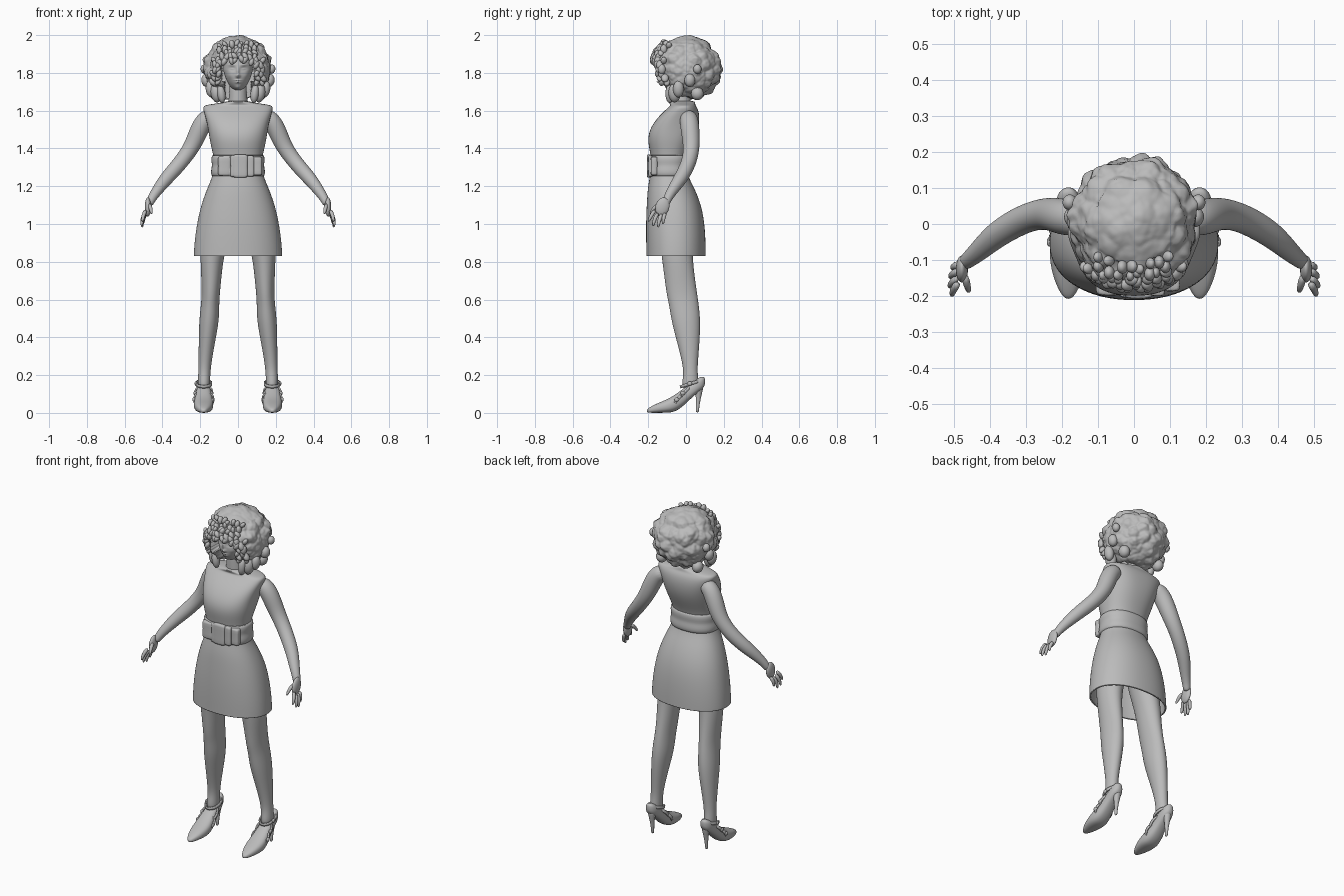
import bpy, bmesh, math, random
from mathutils import Vector, Matrix, noise

random.seed(4)
grey = bpy.data.materials.new("plain_grey")
grey.diffuse_color = (0.5, 0.5, 0.5, 1)


def finish(name, bm, mirror=False, subsurf=0, thickness=0):
    bmesh.ops.recalc_face_normals(bm, faces=bm.faces)
    me = bpy.data.meshes.new(name)
    bm.to_mesh(me)
    bm.free()
    me.shade_smooth()
    me.materials.append(grey)
    ob = bpy.data.objects.new(name, me)
    bpy.context.collection.objects.link(ob)
    if mirror:
        ob.modifiers.new("mirror", 'MIRROR').use_mirror_merge = False
    if subsurf:
        m = ob.modifiers.new("smooth", 'SUBSURF')
        m.levels = m.render_levels = subsurf
    if thickness:
        m = ob.modifiers.new("thickness", 'SOLIDIFY')
        m.thickness = thickness
    return ob


def loft(bm, rings, cap_start=True, cap_end=True, closed=False):
    vs = [[bm.verts.new(p) for p in r] for r in rings]
    n = len(vs[0])
    pairs = list(zip(vs, vs[1:])) + ([(vs[-1], vs[0])] if closed else [])
    for a, b in pairs:
        for i in range(n):
            j = (i + 1) % n
            bm.faces.new((a[i], a[j], b[j], b[i]))
    if cap_start and not closed:
        bm.faces.new(vs[0][::-1])
    if cap_end and not closed:
        bm.faces.new(vs[-1])


def oval(rx, ry, n=24, e=2.0):
    """Superellipse outline as (u, v) pairs."""
    out = []
    for i in range(n):
        a = 2 * math.pi * i / n
        c, s = math.cos(a), math.sin(a)
        out.append((rx * math.copysign(abs(c) ** (2 / e), c),
                    ry * math.copysign(abs(s) ** (2 / e), s)))
    return out


def level(z, x, hw, front, back, e=2.0, n=24):
    """Horizontal ring between a front and a back y."""
    return [Vector((x + u, (front + back) / 2 + v, z)) for u, v in oval(hw, (back - front) / 2, n, e)]


def tube(bm, pts, radii, n=12):
    pts = [Vector(p) for p in pts]
    rings = []
    for i, p in enumerate(pts):
        t = (pts[min(i + 1, len(pts) - 1)] - pts[max(i - 1, 0)]).normalized()
        a = t.cross(Vector((0, 1, 0.01))).normalized()
        b = t.cross(a)
        rings.append([p + a * u + b * v for u, v in oval(radii[i], radii[i], n)])
    loft(bm, rings)


def blob(bm, loc, scale, rot=0.0, axis='Y', sub=3):
    m = Matrix.Translation(loc) @ Matrix.Rotation(rot, 4, axis) @ Matrix.Diagonal((*scale, 1))
    bmesh.ops.create_icosphere(bm, subdivisions=sub, radius=1, matrix=m)


# Dress: sleeveless bodice and hollow skirt (z, half width, front, back, squareness)
dress = [(0.83, .235, -.21, .105, 2.2), (0.845, .235, -.21, .105, 2.2), (0.92, .23, -.212, .104, 2.2),
         (1.02, .215, -.212, .097, 2.2), (1.11, .193, -.208, .078, 2.2), (1.19, .163, -.203, .045, 2.2),
         (1.25, .136, -.192, .012, 2.2), (1.31, .125, -.182, .0, 2.2), (1.37, .132, -.188, .012, 2.2),
         (1.44, .15, -.204, .045, 2.3), (1.50, .158, -.194, .066, 2.5), (1.56, .171, -.155, .073, 2.6),
         (1.605, .185, -.108, .066, 2.5), (1.625, .185, -.085, .052, 2.4), (1.632, .16, -.083, .05, 2.2),
         (1.645, .068, -.092, .048, 2), (1.652, .055, -.09, .045, 2)]
bm = bmesh.new()
loft(bm, [level(z, 0, w, f, b, e, 32) for z, w, f, b, e in dress], cap_start=False)
finish("dress", bm, subsurf=2, thickness=0.008)

# Sash belt with a soft bow at the front
bm = bmesh.new()
loft(bm, [level(z, 0, .125 + o, -.183 - o, .002 + o, 2.3, 32) for z, o in
          ((1.25, .0), (1.25, .015), (1.275, .02), (1.30, .015), (1.315, .013), (1.34, .018), (1.365, .014),
           (1.37, 0))], closed=True)
finish("belt", bm, subsurf=1)
bm = bmesh.new()
for x, y, hw, d, h in ((0.012, -.193, .042, .015, .062), (-.025, -.188, .016, .017, .058),
                       (.065, -.186, .022, .015, .056), (-.07, -.178, .038, .022, .052),
                       (.1, -.168, .03, .02, .05)):
    loft(bm, [[Vector((x + u, y + v, 1.307 + k * h)) for u, v in oval(hw * s, d * s, 16, 3.5)]
              for k, s in ((-1, .8), (-.9, 1), (0, .88), (.9, 1), (1, .8))])
finish("belt_bow", bm, subsurf=1)

# Legs (z, x, half width, front, back)
legs = [(1.08, .085, .08, -.15, .03), (.95, .115, .077, -.145, .035), (.83, .138, .063, -.13, .035),
        (.72, .141, .054, -.115, .047), (.63, .144, .048, -.104, .06), (.57, .148, .049, -.09, .069),
        (.49, .153, .053, -.078, .077), (.40, .162, .046, -.055, .074), (.30, .172, .037, -.028, .066),
        (.22, .178, .032, -.012, .06), (.17, .18, .033, -.02, .068), (.12, .18, .03, -.02, .06)]
bm = bmesh.new()
loft(bm, [level(z, x, w, f, b, 2, 20) for z, x, w, f, b in legs])
finish("legs", bm, mirror=True, subsurf=2)

# Pointed pumps, lofted from toe to heel (y, bottom, top, half width)
shoe = [(-.208, .003, .018, .008), (-.19, 0, .032, .024), (-.15, 0, .052, .042), (-.10, 0, .072, .053),
        (-.06, .004, .095, .052), (-.02, .03, .125, .044), (.02, .07, .155, .038), (.06, .105, .185, .037),
        (.088, .125, .195, .028), (.102, .15, .185, .01)]
bm = bmesh.new()
loft(bm, [[Vector((.182 + u, y, (a + b) / 2 + v)) for u, v in oval(w, (b - a) / 2, 16, 2.5)]
          for y, a, b, w in shoe])
finish("shoes", bm, mirror=True, subsurf=2)
bm = bmesh.new()
loft(bm, [level(z, .18, r, y - r, y + r, 2, 12) for z, r, y in
          ((0, .009, .06), (.03, .009, .061), (.08, .013, .066), (.12, .022, .068), (.16, .032, .065))])
finish("shoe_heels", bm, mirror=True, subsurf=1)

# Ankle straps with buckles
bm = bmesh.new()
for y, z, w, d, tilt in ((-.045, .07, .053, .05, .95), (-.012, .105, .047, .055, .8), (.025, .155, .041, .056, .3)):
    rot = Matrix.Rotation(tilt, 3, 'X')
    c = Vector((.181, y, z))
    loft(bm, [[c + rot @ Vector((u, v, h)) for u, v in oval(w + o, d + o, 24)]
              for h, o in ((-.008, -.004), (-.008, .003), (.008, .003), (.008, -.004))], closed=True)
    blob(bm, (.181 + w, y - .005, z), (.008, .013, .012), sub=2)
finish("shoe_straps", bm, mirror=True)

# Arms
bm = bmesh.new()
tube(bm, [(.13, .012, 1.575), (.172, .015, 1.558), (.205, .022, 1.50), (.24, .03, 1.415), (.285, .022, 1.35),
          (.33, .002, 1.295), (.385, -.032, 1.235), (.43, -.075, 1.175), (.46, -.1, 1.13), (.47, -.11, 1.10)],
     [.04, .05, .051, .045, .041, .04, .037, .029, .023, .02], 16)
finish("arms", bm, mirror=True, subsurf=2)

# Hands: palm, four fingers and thumb
bm = bmesh.new()
blob(bm, (.477, -.125, 1.09), (.017, .037, .052), -.25, 'X')
for knuckle, bend, tip in (((.487, -.162, 1.075), (.503, -.185, 1.045), (.505, -.2, 1.01)),
                           ((.49, -.148, 1.06), (.509, -.168, 1.025), (.51, -.175, .985)),
                           ((.488, -.128, 1.055), (.508, -.143, 1.02), (.507, -.148, .978)),
                           ((.485, -.11, 1.06), (.502, -.12, 1.03), (.502, -.122, .998)),
                           ((.47, -.14, 1.105), (.462, -.172, 1.085), (.457, -.19, 1.05))):
    tube(bm, [knuckle, bend, tip], [.013, .011, .007], 8)
finish("hands", bm, mirror=True, subsurf=1)

# Neck
bm = bmesh.new()
loft(bm, [level(z, 0, r, y - r, y + r) for z, r, y in
          ((1.60, .06, -.02), (1.65, .05, -.025), (1.70, .046, -.03), (1.76, .046, -.03))])
finish("neck", bm, subsurf=1)

# Head with features raised as soft bumps (x, z, spread x, spread z, height)
bumps = [(0, 1.808, .008, .022, .009), (0, 1.784, .011, .009, .015), (0, 1.761, .017, .0035, .007),
         (0, 1.750, .014, .004, .007), (0, 1.722, .016, .01, .006)]
for s in (-1, 1):
    bumps += [(s * .031, 1.822, .017, .010, -.010), (s * .031, 1.821, .012, .005, .007),
              (s * .033, 1.842, .018, .004, .004), (s * .045, 1.785, .016, .016, .004)]
bm = bmesh.new()
bmesh.ops.create_icosphere(bm, subdivisions=6, radius=1)
for v in bm.verts:
    d = v.co.copy()
    r = max(math.hypot(d.x, d.y), 1e-6)
    f = max(0, 1 - abs(d.z) ** 2.5) ** .42
    x, z = .078 * d.x / r * f * (1 - .33 * max(0, -d.z)), 1.815 + .11 * d.z
    y = -.045 + .088 * d.y / r * f
    if d.y < 0:
        y -= sum(h * math.exp(-((x - a) / p) ** 2 - ((z - b) / q) ** 2) for a, b, p, q, h in bumps) * min(1, -3 * d.y)
    v.co = (x, y, z)
finish("head", bm)

# Hair: lumpy curly mass with a hollow for the face
centre, size = Vector((0, .005, 1.825)), Vector((.18, .183, .172))
bm = bmesh.new()
bmesh.ops.create_icosphere(bm, subdivisions=6, radius=1)
for v in bm.verts:
    d = v.co.normalized()
    p = d * .18
    lump = 1 + .17 * (.42 - noise.voronoi(p * 17)[0][0]) + .05 * noise.noise(p * 14) + .02 * noise.noise(p * 60)
    if d.z > .75:
        lump = 1 + (lump - 1) * .5
    p = Vector((d.x * size.x, d.y * size.y, d.z * size.z)) * lump + centre
    window = .083 if p.z > 1.76 else .068
    if p.y < 0 and p.z < 1.885 and abs(p.x) < window:
        p.y = max(p.y, 0)
    v.co = p
finish("hair", bm)

# Tight curls: fringe, face-framing curls and hanging side locks
bm = bmesh.new()


def curl(x, z, grow=1.0):
    k = 1 - (x / size.x) ** 2 - ((z - centre.z) / size.z) ** 2
    y = centre.y - size.y * math.sqrt(max(k, .02)) * 1.0
    s = random.uniform(.014, .019) * grow
    blob(bm, (x, y - .004, z), (s * .8, s, s * 1.3), random.uniform(-.8, .8))


for row in range(5):
    for i in range(8):
        curl((i - 3.5) * .026 + random.uniform(-.008, .008),
             1.872 + row * .021 + random.uniform(-.006, .006) - .15 * abs(i - 3.5) * .026)
for s in (-1, 1):
    for i in range(6):
        curl(s * (.095 + random.uniform(-.006, .012)), 1.75 + i * .023)
        curl(s * (.122 + random.uniform(-.006, .012)), 1.75 + i * .023, 1.1)
    for x, y, z, r, h in ((.088, -.085, 1.69, .022, .05), (.115, -.06, 1.695, .03, .052), (.145, -.04, 1.715, .026, .045),
                          (.168, .02, 1.76, .026, .035), (.178, .06, 1.82, .02, .025), (.12, .06, 1.69, .03, .035)):
        blob(bm, (s * x, y, z), (r, r * 1.1, h), s * .12)
finish("hair_curls", bm)
